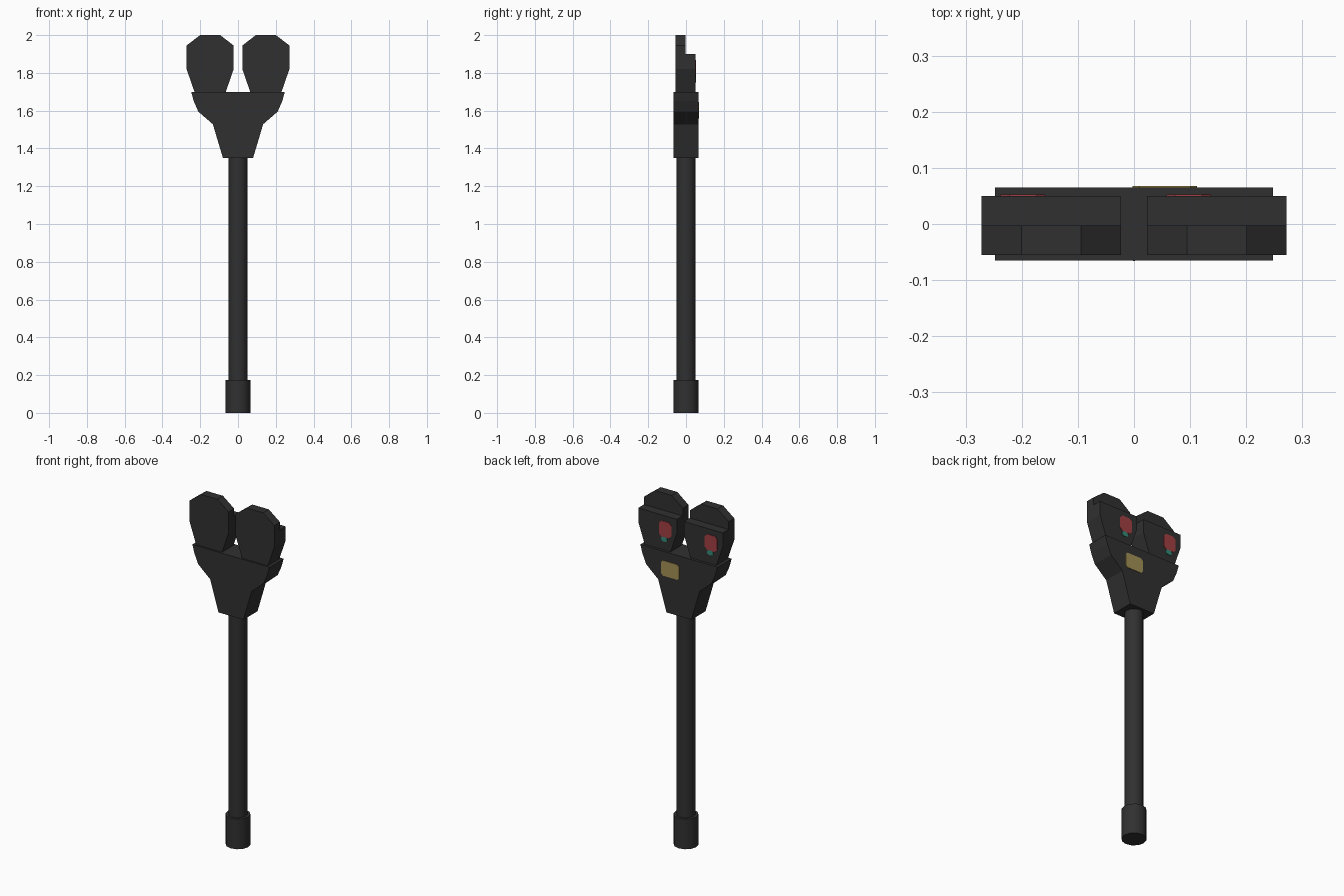
import bpy, bmesh, math

if "Cube" in bpy.data.objects:
    bpy.data.objects.remove(bpy.data.objects["Cube"])


def material(name, rgb):
    m = bpy.data.materials.new(name)
    m.diffuse_color = (*rgb, 1)
    m.use_nodes = True
    m.node_tree.nodes["Principled BSDF"].inputs["Base Color"].default_value = m.diffuse_color
    return m


charcoal = material("charcoal", (0.03, 0.03, 0.03))
red = material("red", (0.36, 0.05, 0.058))
teal = material("teal", (0.035, 0.25, 0.19))
yellow = material("yellow", (0.36, 0.28, 0.09))


def make_object(name, bm, mat):
    bmesh.ops.recalc_face_normals(bm, faces=bm.faces)
    mesh = bpy.data.meshes.new(name)
    bm.to_mesh(mesh)
    bm.free()
    mesh.materials.append(mat)
    ob = bpy.data.objects.new(name, mesh)
    bpy.context.collection.objects.link(ob)
    return ob


def slab(name, profile, y0, y1, mat, cx=0):
    """Extrude an x-z profile from y0 to y1."""
    bm = bmesh.new()
    face = bm.faces.new([bm.verts.new((cx + x, y0, z)) for x, z in profile])
    ext = bmesh.ops.extrude_face_region(bm, geom=[face])["geom"]
    moved = [v for v in ext if isinstance(v, bmesh.types.BMVert)]
    bmesh.ops.translate(bm, verts=moved, vec=(0, y1 - y0, 0))
    return make_object(name, bm, mat)


def mirrored(half):
    """Complete a right-hand profile with its left-hand side."""
    return half + [(-x, z) for x, z in reversed(half)]


def patch(name, x, z, w, h, cut, y, mat):
    """Thin plate with clipped corners on a back face."""
    half = [(w / 2 - cut, z - h / 2), (w / 2, z - h / 2 + cut),
            (w / 2, z + h / 2 - cut), (w / 2 - cut, z + h / 2)]
    return slab(name, mirrored(half), y - 0.001, y + 0.003, mat, x)


def tube(name, radius, z0, z1):
    bm = bmesh.new()
    bmesh.ops.create_cone(bm, cap_ends=True, segments=12, radius1=radius,
                          radius2=radius, depth=z1 - z0)
    bmesh.ops.translate(bm, verts=bm.verts, vec=(0, 0, (z0 + z1) / 2))
    ob = make_object(name, bm, charcoal)
    for p in ob.data.polygons:
        p.use_smooth = abs(p.normal.z) < 0.5
    ob.data.set_sharp_from_angle(angle=math.radians(40))


# Post and its foot collar
tube("foot_collar", 0.066, 0, 0.175)
tube("post", 0.05, 0.17, 1.36)

# Forked yoke carrying both heads
slab("yoke", mirrored([(0.08, 1.35), (0.133, 1.528), (0.21, 1.595),
                       (0.234, 1.65), (0.248, 1.70)]), -0.065, 0.065, charcoal)
patch("yoke_label", 0.055, 1.603, 0.115, 0.088, 0.012, 0.065, yellow)

# Two heads: tall front plate, shorter back housing, labels behind
lower = [(0.083, 1.70), (0.1245, 1.82)]
for side, cx in (("left", -0.1475), ("right", 0.1475)):
    slab(side + "_head_front", mirrored(lower + [(0.1245, 1.945), (0.053, 2.0)]),
         -0.055, -0.003, charcoal, cx)
    slab(side + "_head_back", mirrored(lower + [(0.1245, 1.90)]),
         -0.003, 0.05, charcoal, cx)
    patch(side + "_red_label", cx - 0.05, 1.822, 0.08, 0.092, 0.016, 0.05, red)
    patch(side + "_teal_label", cx - 0.044, 1.764, 0.038, 0.028, 0.008, 0.05, teal)
